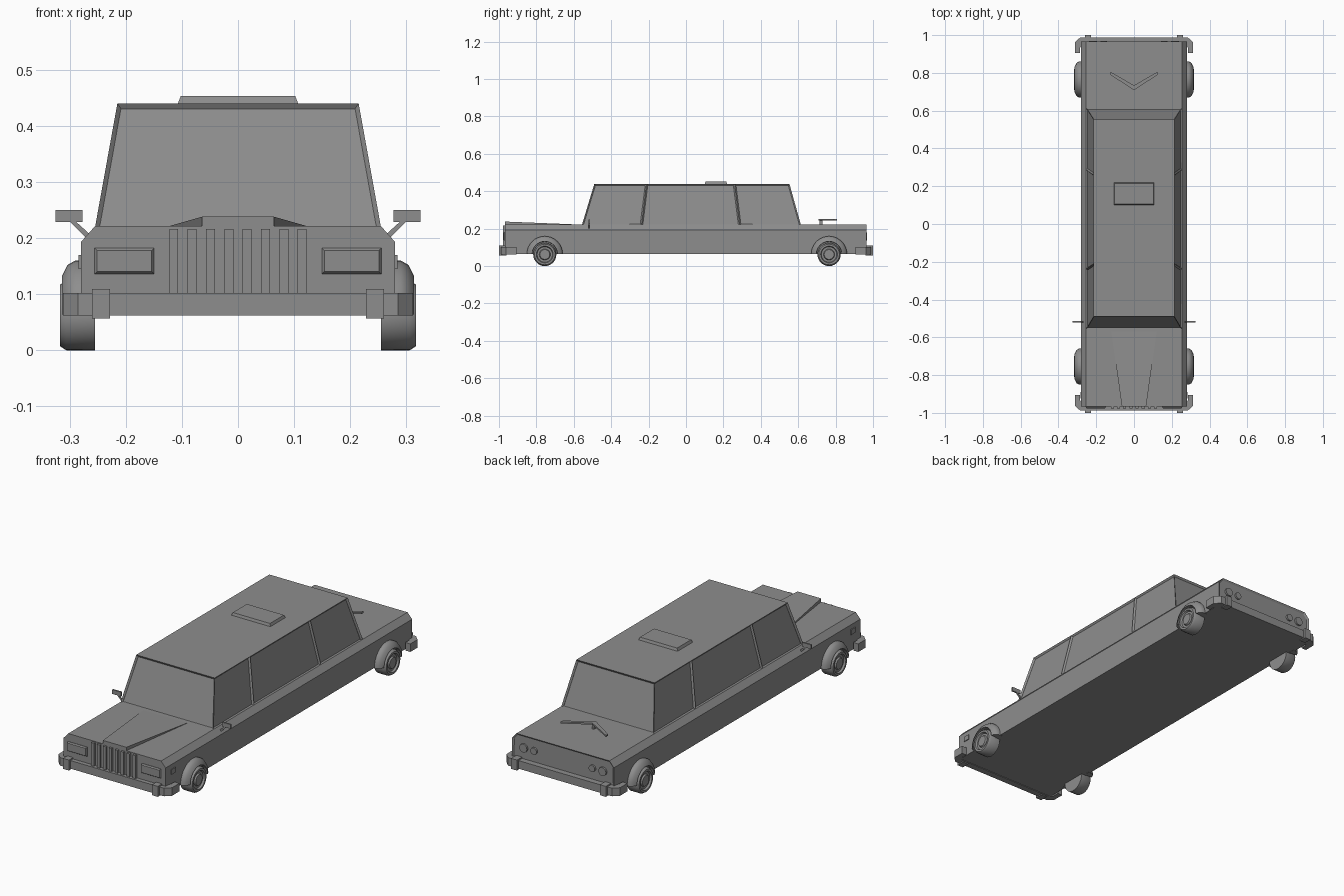
import bpy, bmesh
from math import sin, cos, pi
from mathutils import Vector

if "Cube" in bpy.data.objects:
    bpy.data.objects.remove(bpy.data.objects["Cube"])

grey = bpy.data.materials.new("plain grey")
grey.use_nodes = True
COLOUR = (0.27, 0.27, 0.27, 1)
grey.diffuse_color = COLOUR
grey.node_tree.nodes["Principled BSDF"].inputs["Base Color"].default_value = COLOUR


def finish(name, bm, smooth=False):
    """Turn a bmesh into a named object."""
    bmesh.ops.recalc_face_normals(bm, faces=bm.faces)
    mesh = bpy.data.meshes.new(name)
    bm.to_mesh(mesh)
    bm.free()
    mesh.materials.append(grey)
    obj = bpy.data.objects.new(name, mesh)
    bpy.context.collection.objects.link(obj)
    if smooth:
        bpy.ops.object.select_all(action='DESELECT')
        obj.select_set(True)
        bpy.context.view_layer.objects.active = obj
        bpy.ops.object.shade_smooth_by_angle(angle=0.6)
    return obj


def loft(bm, a, b):
    """Solid between two loops with the same number of points."""
    va, vb = [bm.verts.new(p) for p in a], [bm.verts.new(p) for p in b]
    n = len(va)
    bm.faces.new(va)
    bm.faces.new(vb[::-1])
    for i in range(n):
        j = (i + 1) % n
        bm.faces.new((va[i], vb[i], vb[j], va[j]))
    bmesh.ops.recalc_face_normals(bm, faces=bm.faces)


def prism(name, outline, axis, lo, hi):
    """Extrude a 2D outline along an axis (0 x, 1 y, 2 z)."""
    def ring(t):
        pts = []
        for p in outline:
            q = list(p)
            q.insert(axis, t)
            pts.append(q)
        return pts
    bm = bmesh.new()
    loft(bm, ring(lo), ring(hi))
    return finish(name, bm)


def box(name, x, y, z):
    rect = [(x[0], y[0]), (x[1], y[0]), (x[1], y[1]), (x[0], y[1])]
    return prism(name, rect, 2, *z)


def lathe(name, profile, side, y, z, arc, steps):
    """Sweep a closed (radius, x) profile about an x-directed axle."""
    bm = bmesh.new()
    full = arc > 6
    rings = []
    for k in range(steps if full else steps + 1):
        a = arc * k / steps
        rings.append([bm.verts.new((side * x, y + r * cos(a), z + r * sin(a)))
                      for r, x in profile])
    n = len(profile)
    for k in range(steps):
        p, q = rings[k], rings[(k + 1) % len(rings)]
        for i in range(n if not full else n - 1):
            j = (i + 1) % n
            bm.faces.new((p[i], p[j], q[j], q[i]))
    if full:
        bm.faces.new([r[0] for r in rings])
        bm.faces.new([r[-1] for r in rings])
    else:
        bm.faces.new(rings[0])
        bm.faces.new(rings[-1])
    return finish(name, bm, True)


# Long body with sloping shoulders and a sunken tail panel
half = [(0.28, 0.065), (0.28, 0.193), (0.255, 0.221)]
section = half + [(-x, z) for x, z in reversed(half)]
bm = bmesh.new()
loft(bm, [(x, -0.967, z) for x, z in section], [(x, 0.965, z) for x, z in section])
tail = [f for f in bm.faces if f.normal.y > 0.9]
bmesh.ops.inset_individual(bm, faces=tail, thickness=0.01, depth=-0.006)
finish("body", bm)

# Cabin: sides split at the pillars, every window sunk into its frame
low_y, high_y = (-0.557, -0.238, 0.287, 0.615), (-0.49, -0.211, 0.26, 0.553)
bm = bmesh.new()
low, high = {}, {}
for s in (-1, 1):
    low[s] = [bm.verts.new((s * 0.255, y, 0.218)) for y in low_y]
    high[s] = [bm.verts.new((s * 0.215, y, 0.44)) for y in high_y]
windows = []
for s in (-1, 1):
    for i in range(3):
        windows.append(bm.faces.new((low[s][i], low[s][i + 1], high[s][i + 1], high[s][i])))
for i in (0, 3):
    windows.append(bm.faces.new((low[-1][i], low[1][i], high[1][i], high[-1][i])))
for row in (low, high):
    bm.faces.new(row[-1] + row[1][::-1])
bmesh.ops.recalc_face_normals(bm, faces=bm.faces)
bmesh.ops.inset_individual(bm, faces=windows, thickness=0.01, depth=-0.008)
finish("cabin", bm)

# Roof hatch
bm = bmesh.new()
corners = [(-1, -1), (1, -1), (1, 1), (-1, 1)]
loft(bm, [(x * 0.108, 0.16 + y * 0.06, 0.438) for x, y in corners],
     [(x * 0.102, 0.16 + y * 0.055, 0.453) for x, y in corners])
finish("roof_hatch", bm)

# Raised bonnet centre, fading out toward the windscreen
bm = bmesh.new()
ends = [(-0.064, -0.967), (0.064, -0.967), (0.12, -0.57), (-0.12, -0.57)]
loft(bm, [(x, y, 0.21) for x, y in ends],
     [(x, y, 0.238 if y < -0.9 else 0.222) for x, y in ends])
finish("bonnet_bulge", bm)

# Grille bars
for i in range(8):
    x = -0.1145 + i * 0.0327
    box(f"grille_bar_{i + 1}", (x - 0.008, x + 0.008), (-0.978, -0.96), (0.1, 0.216))

# Bumpers with wrapped, chamfered ends, and their guards
edge = [(0.312, 0.905), (0.312, 0.962), (0.285, 0.988)]
inner = [(0.27, 0.955), (0.285, 0.935), (0.285, 0.905)]
outline = (edge + [(-x, y) for x, y in reversed(edge)]
           + [(-x, y) for x, y in reversed(inner)] + inner)
for end, s in (("front", -1), ("rear", 1)):
    prism(end + "_bumper", [(x, s * y) for x, y in outline], 2, 0.062, 0.102)
    for side, m in (("left", 1), ("right", -1)):
        box(f"{end}_{side}_bumper_guard", sorted((m * 0.228, m * 0.26)),
            sorted((s * 0.96, s * 1.0)), (0.057, 0.109))

# Parts repeated on both sides
tyre = [(0.062, 0.255), (0.062, 0.306), (0.055, 0.317), (0.045, 0.317), (0.041, 0.308),
        (0.03, 0.308), (0.026, 0.315), (0.012, 0.315)]
flare = [(0.096, 0.27), (0.096, 0.29), (0.088, 0.304), (0.068, 0.314), (0.066, 0.27)]
for side, m in (("left", 1), ("right", -1)):
    for end, y in (("front", -0.755), ("rear", 0.765)):
        lathe(f"{end}_{side}_wheel", tyre, m, y, 0.062, 2 * pi, 28)
        lathe(f"{end}_{side}_arch", flare, m, y, 0.064, pi, 16)

    # Headlight with a raised lens
    bm = bmesh.new()
    loft(bm, [(m * 0.2025 + x * 0.053, -0.96, 0.159 + z * 0.023) for x, z in corners],
         [(m * 0.2025 + x * 0.053, -0.97, 0.159 + z * 0.023) for x, z in corners])
    lens = [f for f in bm.faces if f.normal.y < -0.9]
    bmesh.ops.inset_individual(bm, faces=lens, thickness=0.006, depth=0.006)
    finish(side + "_headlight", bm)

    # Side marker light
    box(side + "_marker_light", sorted((m * 0.275, m * 0.284)), (-0.925, -0.89), (0.145, 0.17))

    # Round tail lights
    for name, x, r in (("outer", 0.217, 0.021), ("inner", 0.16, 0.017)):
        ring = [(m * x + r * cos(k * pi / 8), 0.158 + r * sin(k * pi / 8)) for k in range(16)]
        prism(f"{side}_{name}_tail_light", ring, 1, 0.95, 0.968)

    # Door mirror on a slanted arm
    box(side + "_mirror", sorted((m * 0.277, m * 0.325)), (-0.522, -0.514), (0.229, 0.25))
    arm = [(0.262, 0.205), (0.27, 0.2), (0.302, 0.232), (0.292, 0.232)]
    prism(side + "_mirror_arm", [(m * x, z) for x, z in arm], 1, -0.521, -0.515)

# Boomerang aerial on the boot lid
wing = [(0, 0.708), (0.125, 0.79), (0.125, 0.806), (0, 0.734), (-0.125, 0.806), (-0.125, 0.79)]
prism("aerial", wing, 2, 0.244, 0.252)
box("aerial_post", (-0.006, 0.006), (0.713, 0.73), (0.218, 0.246))
